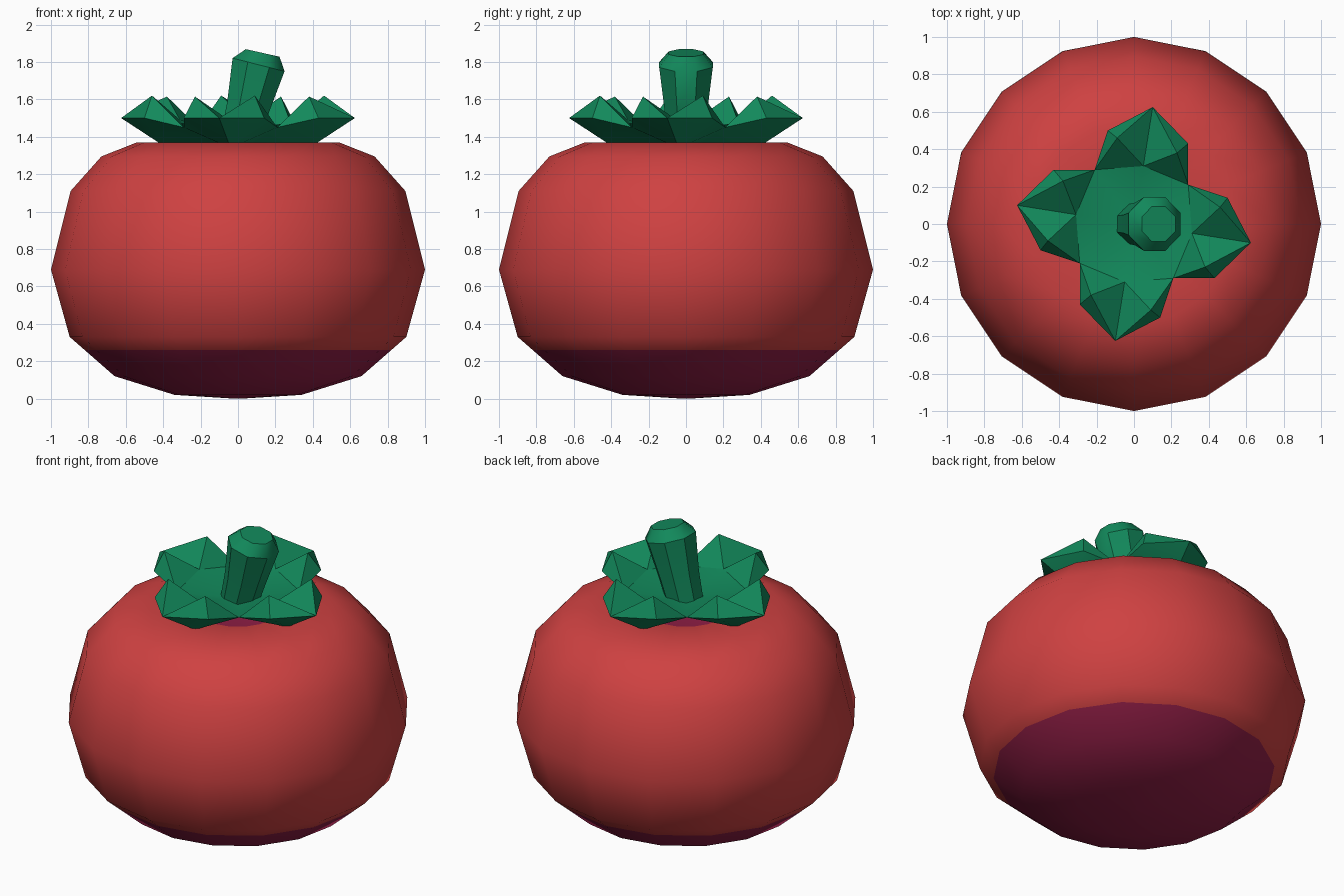
import bpy, bmesh, math
from mathutils import Matrix, Vector

if "Cube" in bpy.data.objects:
    bpy.data.objects.remove(bpy.data.objects["Cube"])


def material(name, rgb):
    m = bpy.data.materials.new(name)
    m.diffuse_color = (*rgb, 1)
    m.use_nodes = True
    m.node_tree.nodes["Principled BSDF"].inputs["Base Color"].default_value = m.diffuse_color
    return m


RED = material("fruit red", (0.62, 0.053, 0.053))
PURPLE = material("dark plum", (0.30, 0.014, 0.065))
GREEN = material("leaf green", (0.006, 0.25, 0.105))


def finish(name, bm, mats, angle):
    bmesh.ops.remove_doubles(bm, verts=bm.verts, dist=0.0005)
    bmesh.ops.recalc_face_normals(bm, faces=bm.faces)
    me = bpy.data.meshes.new(name)
    bm.to_mesh(me)
    bm.free()
    ob = bpy.data.objects.new(name, me)
    bpy.context.collection.objects.link(ob)
    for m in mats:
        me.materials.append(m)
    bpy.ops.object.select_all(action='DESELECT')
    bpy.context.view_layer.objects.active = ob
    ob.select_set(True)
    bpy.ops.object.shade_smooth_by_angle(angle=math.radians(angle))
    return ob


def loft(bm, rings):
    """Join equal rings of points, closing both ends."""
    vs = [[bm.verts.new(p) for p in r] for r in rings]
    n = len(vs[0])
    for a, b in zip(vs, vs[1:]):
        for i in range(n):
            j = (i + 1) % n
            bm.faces.new((a[i], a[j], b[j], b[i]))
    bm.faces.new(vs[0])
    bm.faces.new(vs[-1])


def ring(n, r, centre, tilt=0, turn=0):
    rot = Matrix.Rotation(tilt, 3, 'Y')
    return [Vector(centre) + rot @ Vector((r * math.cos(a), r * math.sin(a), 0))
            for a in (math.tau * (i + turn) / n for i in range(n))]


# Fruit: 16-sided lathe, plum below z 0.26 and in the middle of the top dent
profile = [(0.02, 0.0), (0.34, 0.02), (0.66, 0.12), (0.82, 0.26), (0.90, 0.33), (1.0, 0.69),
           (0.895, 1.11), (0.73, 1.295), (0.54, 1.37), (0.24, 1.335), (0.02, 1.30)]
bm = bmesh.new()
loft(bm, [ring(16, r, (0, 0, z)) for r, z in profile])
for f in bm.faces:
    c = f.calc_center_median()
    f.material_index = int(c.z < 0.26 or (c.z > 1.25 and c.xy.length < 0.24))
finish("fruit_body", bm, [RED, PURPLE], 40)

# Leaf crown: one folded leaf repeated four times around the centre
P = dict(S1=(-0.21, 0.29, 1.45), M2=(-0.14, 0.50, 1.50), T=(0.10, 0.625, 1.50),
         M1=(0.29, 0.43, 1.50), S2=(0.29, 0.21, 1.45), P2=(-0.09, 0.46, 1.62),
         P1=(0.23, 0.38, 1.615), V=(0.05, 0.31, 1.49), C=(0, 0, 1.41),
         B=(0.04, 0.38, 1.34), D=(0, 0, 1.31))
faces = ["T P1 V", "T V P2", "S1 P2 V", "S1 V C", "P1 S2 V", "V S2 C",
         "S1 M2 P2", "M2 T P2", "T M1 P1", "M1 S2 P1",
         "M2 T B", "T M1 B", "S1 M2 B", "M1 S2 B", "S1 B D", "B S2 D"]
bm = bmesh.new()
for k in range(4):
    rot = Matrix.Rotation(k * math.pi / 2, 3, 'Z')
    v = {n: bm.verts.new(rot @ Vector(p)) for n, p in P.items()}
    # neighbouring leaves share exactly the same seam corner
    v["S1"].co = rot @ Vector((-0.21, 0.29, 1.45))
    for f in faces:
        bm.faces.new([v[n] for n in f.split()])
bmesh.ops.remove_doubles(bm, verts=bm.verts, dist=0.005)
finish("leaf_crown", bm, [GREEN], 30)

# Stem: leaning octagonal post with a bevelled cap
bm = bmesh.new()
loft(bm, [ring(8, 0.11, (0.0, 0, 1.36), 0.1, 0.5),
          ring(8, 0.125, (0.055, 0, 1.56), 0.2, 0.5),
          ring(8, 0.155, (0.11, 0, 1.785), 0.25, 0.5),
          ring(8, 0.10, (0.132, 0, 1.848), 0.22, 0.5)])
finish("stem", bm, [GREEN], 40)
